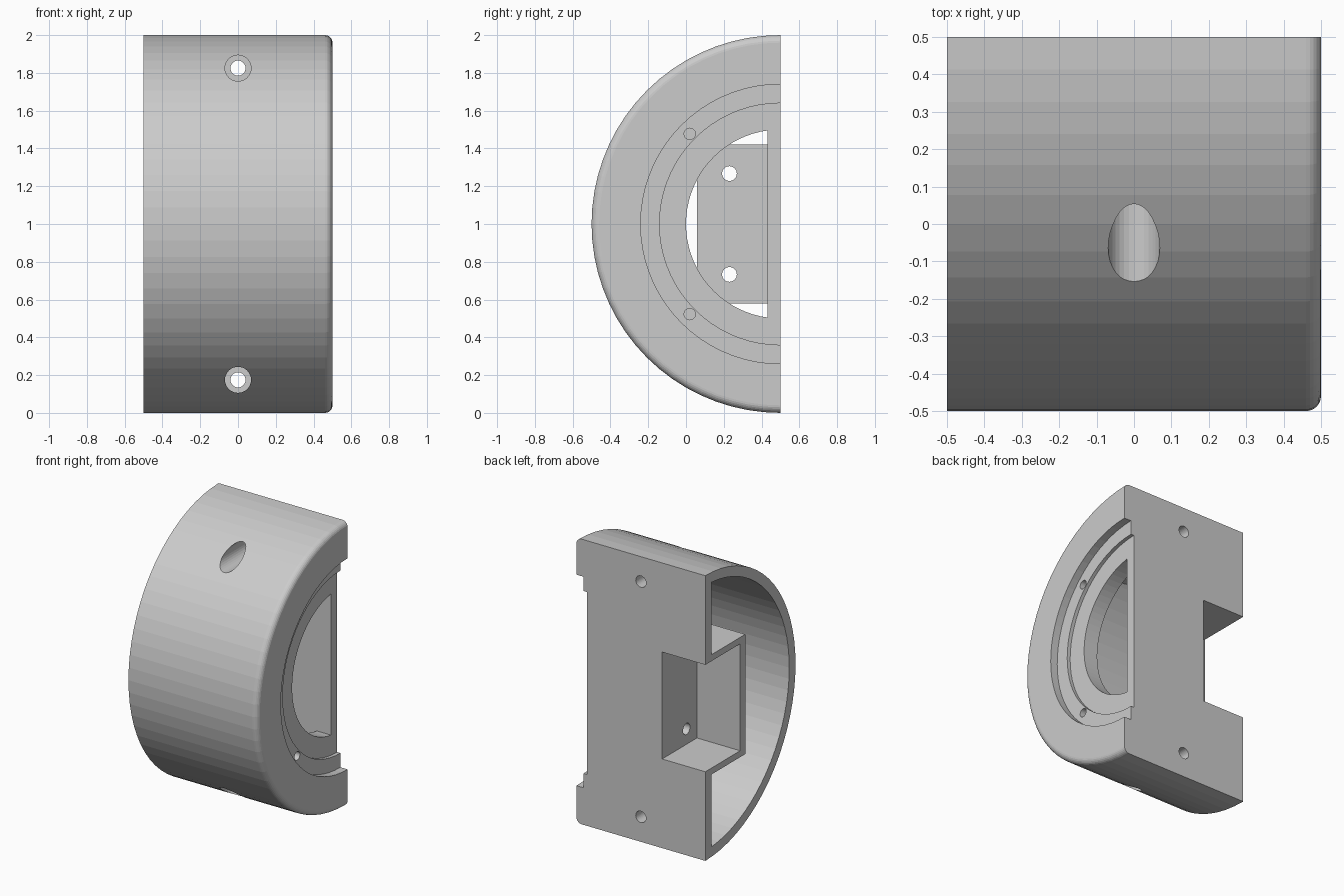
import bpy, bmesh
from math import sin, cos, acos, pi, radians
from mathutils import Matrix, Vector

if "Cube" in bpy.data.objects:
    bpy.data.objects.remove(bpy.data.objects["Cube"])

AXIS_Y, AXIS_Z = 0.5, 1.0   # cylinder axis runs along x here


def make_object(name, bm):
    bmesh.ops.recalc_face_normals(bm, faces=bm.faces)
    mesh = bpy.data.meshes.new(name)
    bm.to_mesh(mesh)
    bm.free()
    obj = bpy.data.objects.new(name, mesh)
    bpy.context.collection.objects.link(obj)
    return obj


def segment(name, x0, x1, r, half_angle, steps, fillet=0):
    """Circular segment (arc closed by a chord facing +y), extruded along x."""
    bm = bmesh.new()
    full = half_angle >= pi
    angles = [half_angle * (2 * i / steps - 1) for i in range(steps + (not full))]
    base = [bm.verts.new((x0, AXIS_Y - r * cos(a), AXIS_Z + r * sin(a))) for a in angles]
    face = bm.faces.new(base)
    geom = bmesh.ops.extrude_face_region(bm, geom=[face])["geom"]
    top = [v for v in geom if isinstance(v, bmesh.types.BMVert)]
    bmesh.ops.translate(bm, verts=top, vec=(x1 - x0, 0, 0))
    if fillet:
        chord = 2 * r * 0.9
        rim = [e for e in bm.edges if all(v in top for v in e.verts) and e.calc_length() < chord]
        bmesh.ops.bevel(bm, geom=rim, offset=fillet, segments=6, profile=0.5, affect='EDGES')
    return make_object(name, bm)


def box(name, lo, hi):
    bm = bmesh.new()
    lo, hi = Vector(lo), Vector(hi)
    bmesh.ops.create_cube(bm, size=1, matrix=Matrix.Translation((lo + hi) / 2) @ Matrix.Diagonal((*(hi - lo), 1)))
    return make_object(name, bm)


def rod(name, axis, center, r, length, steps=32):
    turn = Matrix.Rotation(pi / 2, 4, 'Y' if axis == 'X' else 'X')
    bm = bmesh.new()
    bmesh.ops.create_cone(bm, cap_ends=True, segments=steps, radius1=r, radius2=r, depth=length,
                          matrix=Matrix.Translation(center) @ turn)
    return make_object(name, bm)


def cut(target, cutter):
    mod = target.modifiers.new("cut", 'BOOLEAN')
    mod.operation, mod.solver, mod.object = 'DIFFERENCE', 'EXACT', cutter
    bpy.context.view_layer.objects.active = target
    bpy.ops.object.modifier_apply(modifier=mod.name)
    bpy.data.objects.remove(cutter, do_unlink=True)


# Half-round outer body with a rounded front rim
housing = segment("half_housing", -0.5, 0.5, 1.0, pi / 2, 36, fillet=0.04)

# Inner cavity, leaving the pocket box and two screw bosses standing
BACK = 0.432
cavity = segment("cavity", -0.7, 0.31, 0.93, acos((AXIS_Y - BACK) / 0.93), 36)
cut(cavity, box("pocket_box", (-0.9, 0.057, 0.58), (-0.11, 0.9, 1.42)))
for side in (-1, 1):
    cut(cavity, rod("boss", 'Y', (0, 0, AXIS_Z + side * 0.825), 0.12, 2))
cut(housing, cavity)

# Stepped recess and bore in the end wall
cut(housing, segment("outer_step", 0.445, 0.7, 0.74, pi, 72))
cut(housing, segment("inner_step", 0.42, 0.7, 0.64, pi, 72))
cut(housing, segment("bore", 0.2, 0.7, 0.5, acos((AXIS_Y - BACK) / 0.5), 36))

# Pocket open to the back and the end
cut(housing, box("pocket", (-0.7, 0.114, 0.625), (-0.165, 0.7, 1.375)))

# Mirrored holes: countersunk screws, pocket wall holes, small ring holes
for side in (-1, 1):
    z = AXIS_Z + side * 0.825
    cut(housing, rod("screw_head", 'Y', (0, -0.2, z), 0.069, 1.0))
    cut(housing, rod("screw_hole", 'Y', (0, 0.3, z), 0.04, 1.0))
    cut(housing, rod("wall_hole", 'X', (-0.13, 0.23, AXIS_Z + side * 0.267), 0.039, 0.2))
    cut(housing, rod("ring_hole", 'X', (0.445, 0.02, AXIS_Z + side * 0.477), 0.03, 0.16))

# Flat facets on the body, smooth small rounds
bpy.ops.object.select_all(action='DESELECT')
housing.select_set(True)
bpy.context.view_layer.objects.active = housing
bpy.ops.object.shade_flat()
